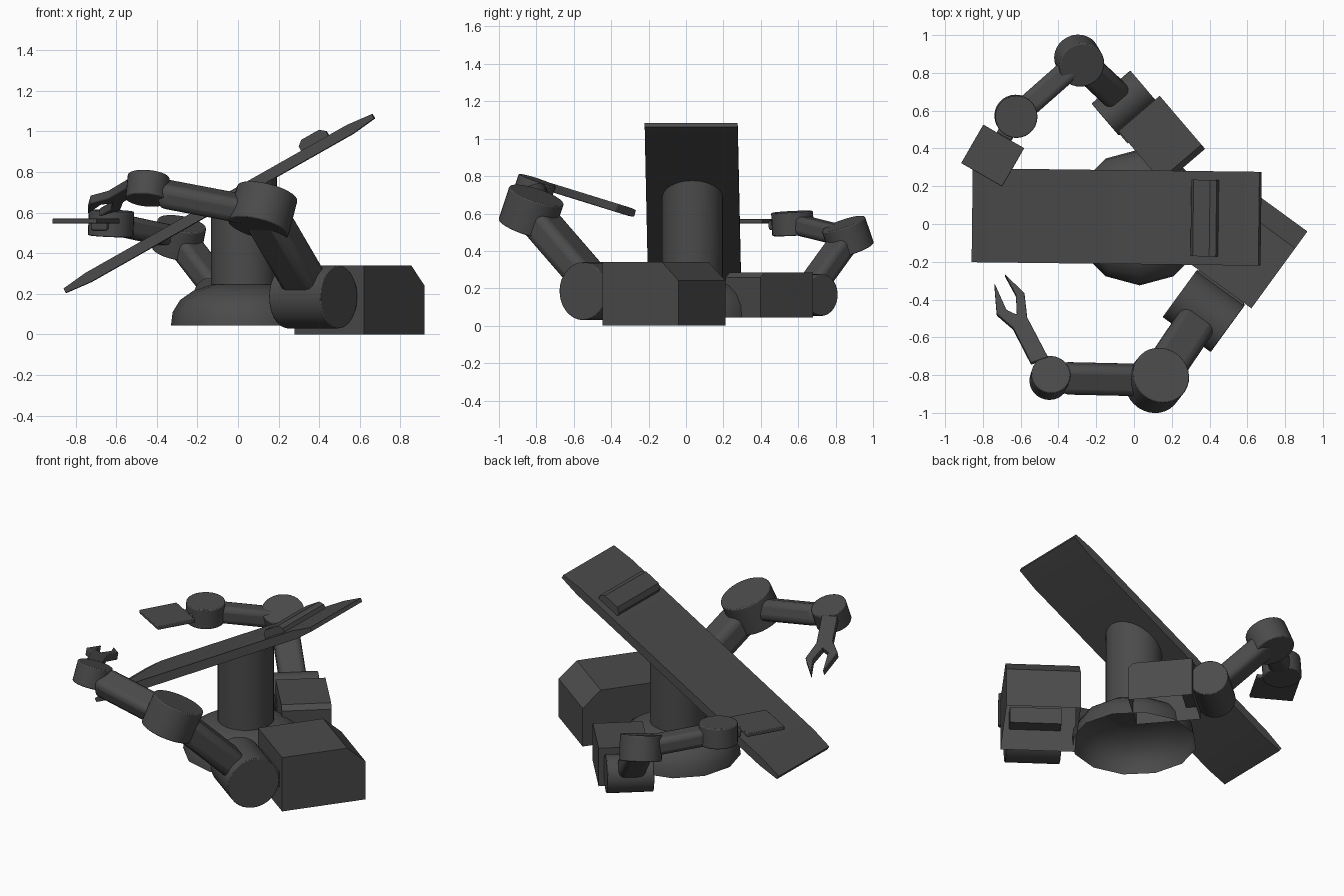
import bpy, bmesh, math
from mathutils import Vector, Matrix

if "Cube" in bpy.data.objects:
    bpy.data.objects.remove(bpy.data.objects["Cube"])

V = Vector
grey = bpy.data.materials.new("dark_grey")
grey.diffuse_color = (.07, .07, .07, 1)
grey.use_nodes = True
grey.node_tree.nodes["Principled BSDF"].inputs["Base Color"].default_value = grey.diffuse_color


def finish(name, bm, bevel=0.0, segs=2, open_bottom=False):
    bmesh.ops.recalc_face_normals(bm, faces=bm.faces)
    if open_bottom:
        low = [f for f in bm.faces if f.normal.z < -.99]
        bmesh.ops.delete(bm, geom=low, context='FACES')
    me = bpy.data.meshes.new(name)
    bm.to_mesh(me)
    bm.free()
    me.materials.append(grey)
    ob = bpy.data.objects.new(name, me)
    bpy.context.collection.objects.link(ob)
    if bevel:
        m = ob.modifiers.new("bevel", 'BEVEL')
        m.width, m.segments, m.limit_method = bevel, segs, 'ANGLE'
    bpy.ops.object.select_all(action='DESELECT')
    ob.select_set(True)
    bpy.context.view_layer.objects.active = ob
    bpy.ops.object.shade_smooth_by_angle(angle=math.radians(35))
    return ob


def prism(name, pts, depth, origin, X, Y, bevel=0.0, segs=2, open_bottom=False):
    """Outline in the X/Y plane, thickened equally to both sides."""
    o, X, Y = V(origin), V(X).normalized(), V(Y).normalized()
    Z = X.cross(Y).normalized()
    bm = bmesh.new()
    f = bm.faces.new([bm.verts.new(o + X * a + Y * b - Z * depth / 2) for a, b in pts])
    ext = bmesh.ops.extrude_face_region(bm, geom=[f])
    bmesh.ops.translate(bm, vec=Z * depth, verts=[v for v in ext['geom'] if isinstance(v, bmesh.types.BMVert)])
    return finish(name, bm, bevel, segs, open_bottom)


def rect(w, h):
    return [(-w / 2, -h / 2), (w / 2, -h / 2), (w / 2, h / 2), (-w / 2, h / 2)]


def cyl(name, c, axis, r, h, n=28, bevel=0.0):
    bm = bmesh.new()
    rot = V((0, 0, 1)).rotation_difference(V(axis)).to_matrix().to_4x4()
    bmesh.ops.create_cone(bm, cap_ends=True, segments=n, radius1=r, radius2=r, depth=h,
                          matrix=Matrix.Translation(V(c)) @ rot)
    return finish(name, bm, bevel)


def bar(name, p, q, side, w, t, bevel, short=0.0):
    """Rounded link between two joints; w is measured along side."""
    p, q = V(p), V(q)
    d = (q - p).normalized()
    q = q - d * short
    X = V(side) - d * V(side).dot(d)
    return prism(name, rect(w, t), (q - p).length, (p + q) / 2, X, d.cross(X), bevel, 3)


# Flared pedestal foot, turned from a profile and open below
bm = bmesh.new()
cx, cy = 0.03, 0.035
prof = [(.36, .045), (.352, .11), (.315, .17), (.25, .215), (.16, .245), (0, .245)]
vs = [bm.verts.new((cx + r, cy, z)) for r, z in prof]
es = [bm.edges.new(e) for e in zip(vs, vs[1:])]
bmesh.ops.spin(bm, geom=vs + es, cent=(cx, cy, 0), axis=(0, 0, 1), angle=2 * math.pi, steps=12)
bmesh.ops.remove_doubles(bm, verts=bm.verts, dist=1e-4)
finish("pedestal_foot", bm)

# Column, its top cut to the slope of the table
bm = bmesh.new()
bmesh.ops.create_cone(bm, cap_ends=True, segments=32, radius1=.162, radius2=.162, depth=.555,
                      matrix=Matrix.Translation((cx, cy, .5225)))
for v in bm.verts:
    if v.co.z > .5:
        v.co.z = .645 + .567 * (v.co.x + .092)
finish("column", bm)

# Tilted table top with thinned ends, and head pad
yaw = Matrix.Rotation(math.radians(-.7), 3, 'Z')
a = math.radians(29.5)
TX, TY = yaw @ V((math.cos(a), 0, math.sin(a))), yaw @ V((-math.sin(a), 0, math.cos(a)))
to = V((-.092, .037, .645))
prism("table_top", [(-.872, -.012), (-.74, -.026), (.74, -.026), (.872, -.012),
                    (.872, .012), (.74, .026), (-.74, .026), (-.872, .012)], .497, to, TX, TY)
prism("head_pad", [(-.077, 0), (.077, 0), (.077, .025), (.05, .048), (-.05, .048), (-.077, .025)],
      .405, to + TX * .557 + TY * .025, TX, TY)


def base_unit(tag, c, out, half, z0, z1, width, chamfer, sc, sr, sl):
    """Open-bottomed floor box with a chamfered back, and a shoulder drum."""
    out = V(out).normalized()
    up = V((0, 0, 1))
    side = out.cross(up)
    prism(tag + "_base_box", [(-half, z0), (half, z0), (half, z1), (-half + chamfer, z1),
                              (-half, z1 - chamfer * .9)], width, (*c, 0), out, up, open_bottom=True)
    cyl(tag + "_shoulder_drum", sc, side, sr, sl, 32, .005)
    prism(tag + "_shoulder_block", rect(sr * 1.5, sr * .65), sl * .94, V(sc) - out * sr * .8, out, up)
    return side


# Front arm: base, links and tilted joints
sh, el, wr = (.37, -.46, .185), (.122, -.828, .61), (-.445, -.815, .72)
side = base_unit("front_arm", (.598, -.118), (-.59, -.81, 0), .252, 0, .34, .425, .11, sh, .155, .315)
bar("front_arm_upper_link", sh, el, side, .21, .16, .045)
cyl("front_arm_elbow", el, (.26, .33, 1), .153, .19, 32, .006)
bar("front_arm_forearm", V(el) - V((0, 0, .01)), V(wr) - V((0, 0, .012)), (0, 1, .3), .165, .125, .04, .06)
cyl("front_arm_wrist", wr, (.1, .33, 1), .104, .125, 28, .006)

# Two-fingered gripper sloping down from the wrist
gy = V((0, 1, -.31)).normalized()
k = 1 / gy.y
grip = [(-.545, -.74), (-.455, -.71), (-.565, -.50), (-.58, -.37), (-.685, -.27), (-.625, -.38),
        (-.62, -.485), (-.675, -.46), (-.74, -.315), (-.727, -.48), (-.64, -.555)]
prism("gripper", [(x, (y + .74) * k) for x, y in grip], .045, (0, -.74, .745), (1, 0, 0), gy, .006)

# Back arm: base, links and joints
sh, el, wr = (-.05, .64, .165), (-.29, .865, .475), (-.625, .57, .547)
side = base_unit("back_arm", (.147, .445), (-.65, .76, 0), .185, .045, .285, .287, .03, sh, .112, .27)
bar("back_arm_upper_link", sh, el, side, .155, .12, .035)
cyl("back_arm_elbow", el, (.2, -.34, 1), .122, .152, 28, .006)
bar("back_arm_forearm", el, wr, (.66, -.75, 0), .12, .105, .03, .05)
cyl("back_arm_wrist", wr, (.04, -.05, 1), .112, .125, 28, .006)

# Paddle plate and its short stem
bar("paddle_stem", wr, (-.69, .46, .535), (.86, -.5, 0), .09, .05, .012)
prism("paddle_plate", rect(.25, .235), .024, (-.748, .362, .558), (.87, -.5, 0), (.5, .87, 0), .004)
